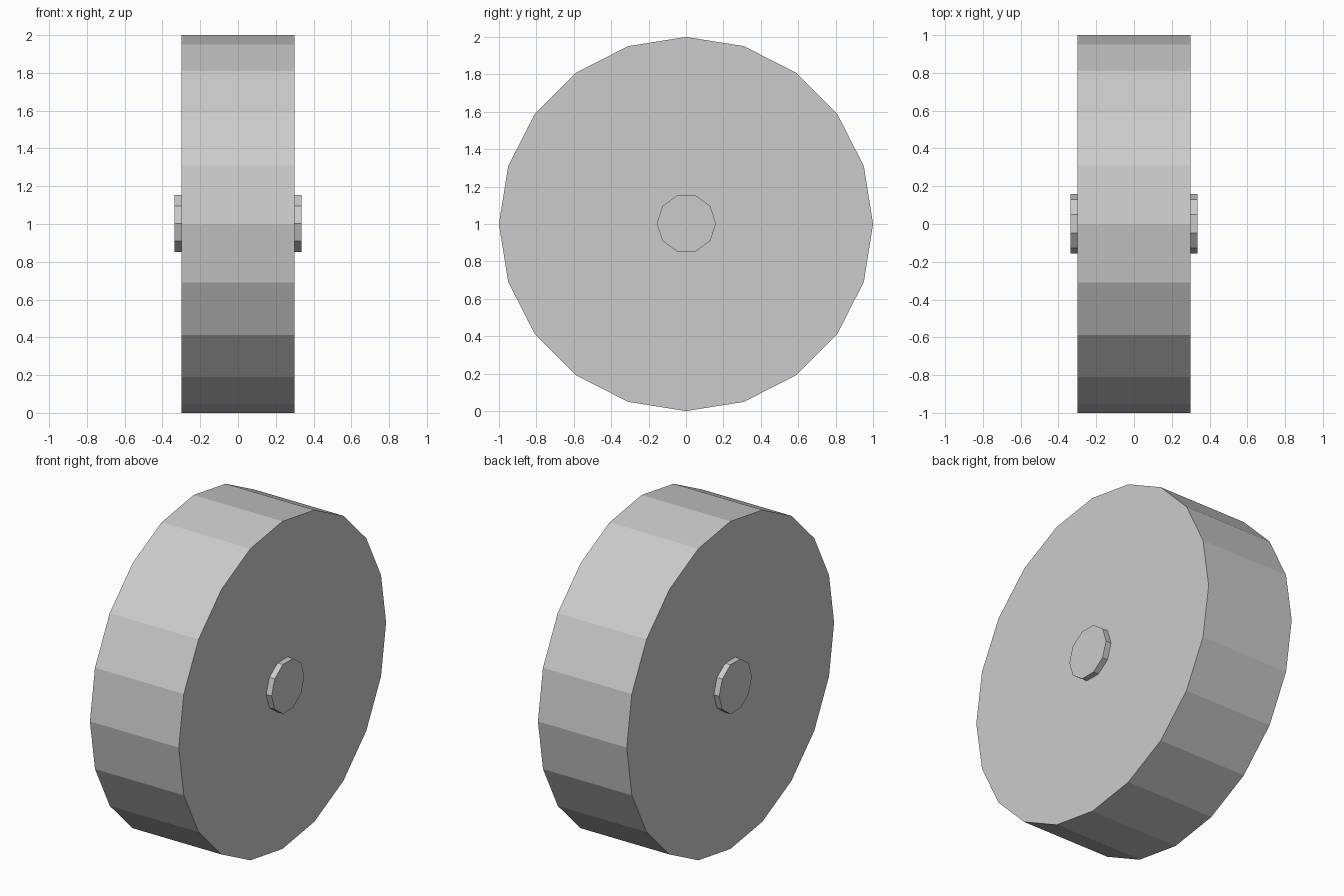
import bpy, math

if "Cube" in bpy.data.objects:
    bpy.data.objects.remove(bpy.data.objects["Cube"])


def x_cylinder(name, sides, radius, width, centre):
    # Flat-sided cylinder lying along x, first corner on the y axis
    bpy.ops.mesh.primitive_cylinder_add(
        vertices=sides, radius=radius, depth=width, location=centre,
        rotation=(0, math.pi / 2, 0))
    obj = bpy.context.object
    obj.name = name
    bpy.ops.object.transform_apply(location=False, rotation=True, scale=True)
    return obj


# Solid wheel
x_cylinder("wheel", 20, 1.0, 0.6, (0, 0, 1))

# Axle passing through, with its ends standing proud on both sides
x_cylinder("axle", 10, 0.158, 0.672, (0, 0.002, 1.003))
